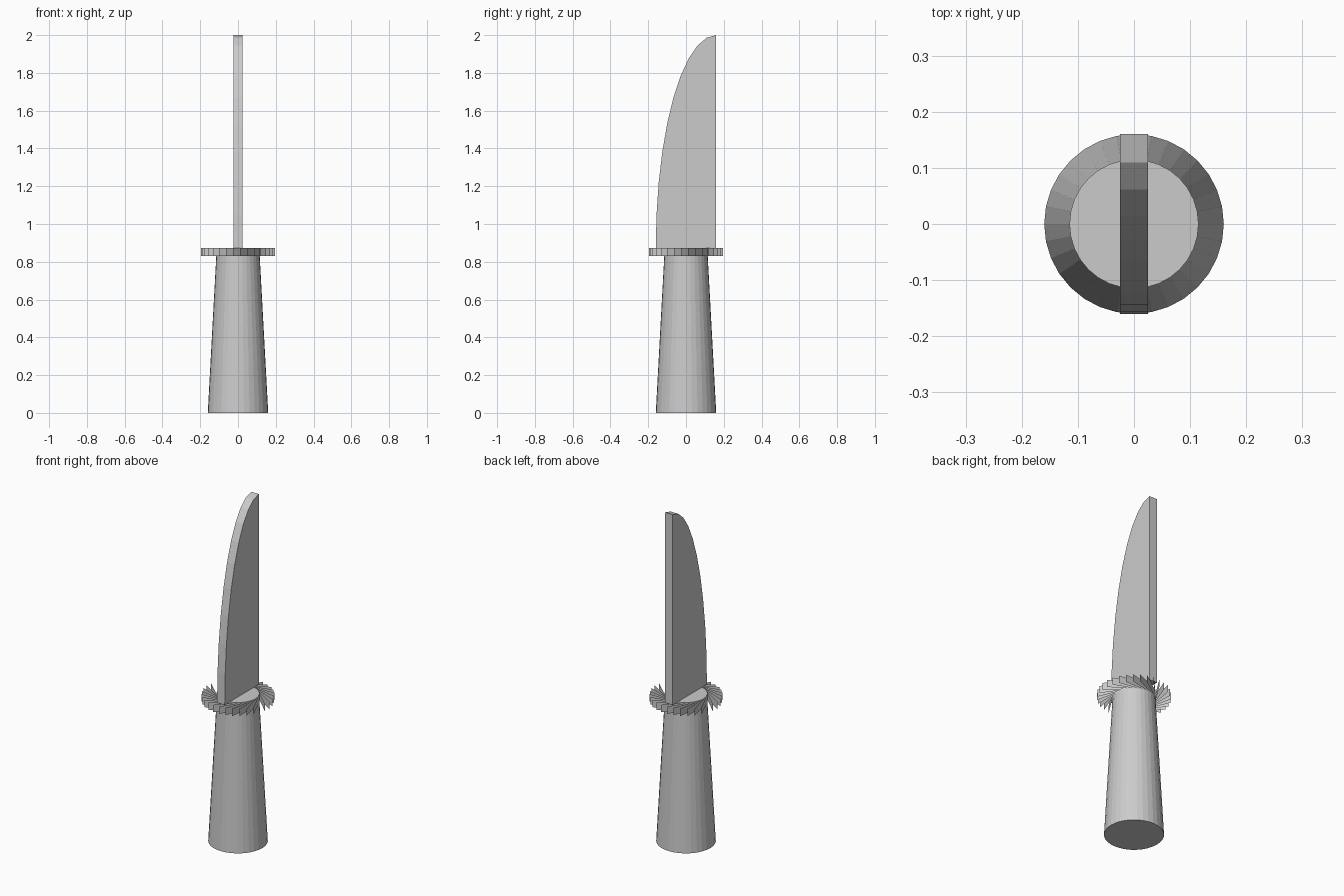
import bpy, math

if "Cube" in bpy.data.objects:
    bpy.data.objects.remove(bpy.data.objects["Cube"])

SIDES = 32
R_BASE, R_NECK, R_TIP = 0.16, 0.115, 0.197
Z_NECK, Z_TOP, Z_END = 0.83, 0.873, 2.0


def make(name, verts, faces):
    mesh = bpy.data.meshes.new(name)
    mesh.from_pydata(verts, [], faces)
    mesh.update()
    obj = bpy.data.objects.new(name, mesh)
    bpy.context.collection.objects.link(obj)
    return obj


def polar(r, deg, z):
    a = math.radians(deg)
    return (r * math.cos(a), r * math.sin(a), z)


STEP = 360 / SIDES

# Handle: tapered grip with a short straight collar, capped at both ends
rings = [(R_BASE, 0), (R_NECK, Z_NECK), (R_NECK, Z_TOP)]
verts = [polar(r, 90 + i * STEP, z) for r, z in rings for i in range(SIDES)]
faces = [tuple(reversed(range(SIDES))), tuple(range(2 * SIDES, 3 * SIDES))]
for k in range(len(rings) - 1):
    for i in range(SIDES):
        j = (i + 1) % SIDES
        a, b = k * SIDES, (k + 1) * SIDES
        faces.append((a + i, a + j, b + j, b + i))
make("handle", verts, faces)

# Guard: thin upright vanes swirling out from each collar corner
verts, faces = [], []
for i in range(SIDES):
    inner, outer = 90 + i * STEP, 37.2 + i * STEP
    n = len(verts)
    verts += [polar(R_NECK, inner, Z_NECK), polar(R_TIP, outer, Z_NECK),
              polar(R_TIP, outer, Z_TOP), polar(R_NECK, inner, Z_TOP)]
    faces.append((n, n + 3, n + 2, n + 1))
make("guard", verts, faces)

# Blade: quarter-ellipse profile with a straight spine, extruded along x
SEGS, HALF = 10, 0.025
profile = [(0.16, Z_TOP)]
for i in range(SEGS + 1):
    t = math.pi / 2 * i / SEGS
    profile.append((0.16 - 0.32 * math.sin(t), Z_TOP + (Z_END - Z_TOP) * math.cos(t)))
n = len(profile)
verts = [(x, y, z) for x in (-HALF, HALF) for y, z in profile]
faces = [tuple(reversed(range(n))), tuple(range(n, 2 * n))]
faces += [(i, (i + 1) % n, n + (i + 1) % n, n + i) for i in range(n)]
make("blade", verts, faces)
